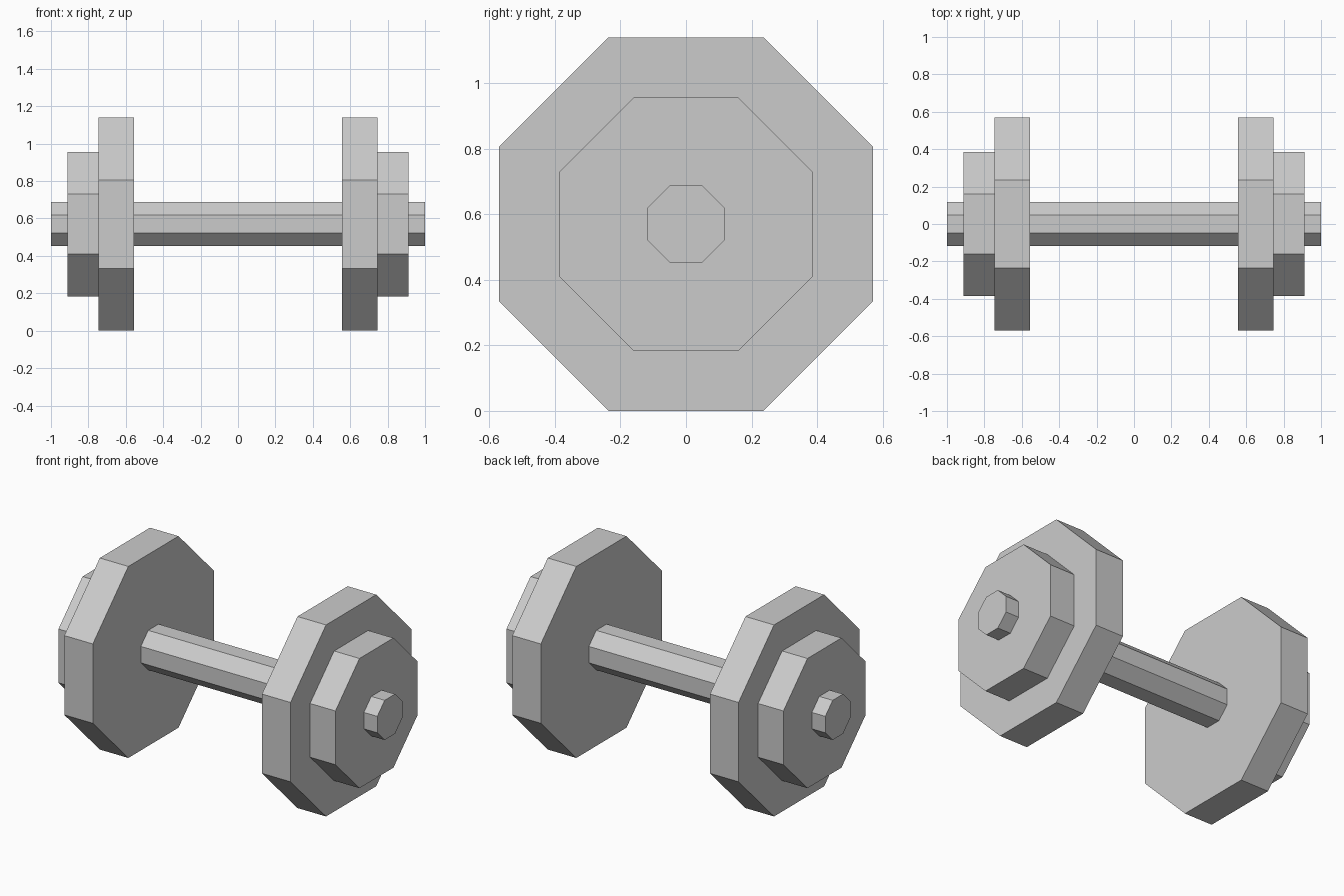
import bpy
import math

cube = bpy.data.objects.get("Cube")
if cube:
    bpy.data.objects.remove(cube, do_unlink=True)

# Single grey metal colour
GREY = (0.6, 0.6, 0.6, 1.0)
metal = bpy.data.materials.new("grey_metal")
metal.use_nodes = True
metal.diffuse_color = GREY
metal.node_tree.nodes["Principled BSDF"].inputs["Base Color"].default_value = GREY

SIDES = 8
AXIS_HEIGHT = 0.57


def octagon_prism(name, x_start, x_end, half_width):
    """Flat-sided octagonal prism along x, resting on one flat."""
    bpy.ops.mesh.primitive_cylinder_add(
        vertices=SIDES,
        radius=half_width / math.cos(math.pi / SIDES),
        depth=x_end - x_start,
    )
    obj = bpy.context.object
    obj.name = name
    # Turn half a side so flats face up and down, then lay along x
    obj.rotation_euler = (0, math.pi / 2, 0)
    for v in obj.data.vertices:
        a = math.pi / SIDES
        x, y = v.co.x, v.co.y
        v.co.x = x * math.cos(a) - y * math.sin(a)
        v.co.y = x * math.sin(a) + y * math.cos(a)
    obj.location = ((x_start + x_end) / 2, 0, AXIS_HEIGHT)
    obj.data.materials.append(metal)
    return obj


# Handle bar running through both weights
octagon_prism("handle_bar", -1.0, 1.0, 0.118)

# Large inner and small outer weight plates on each end
for side, sign in (("left", 1), ("right", -1)):
    for part, near, far, half in (
        ("large_plate", 0.557, 0.745, 0.57),
        ("small_plate", 0.745, 0.912, 0.386),
    ):
        start, end = sorted((sign * near, sign * far))
        octagon_prism(f"{side}_{part}", start, end, half)
